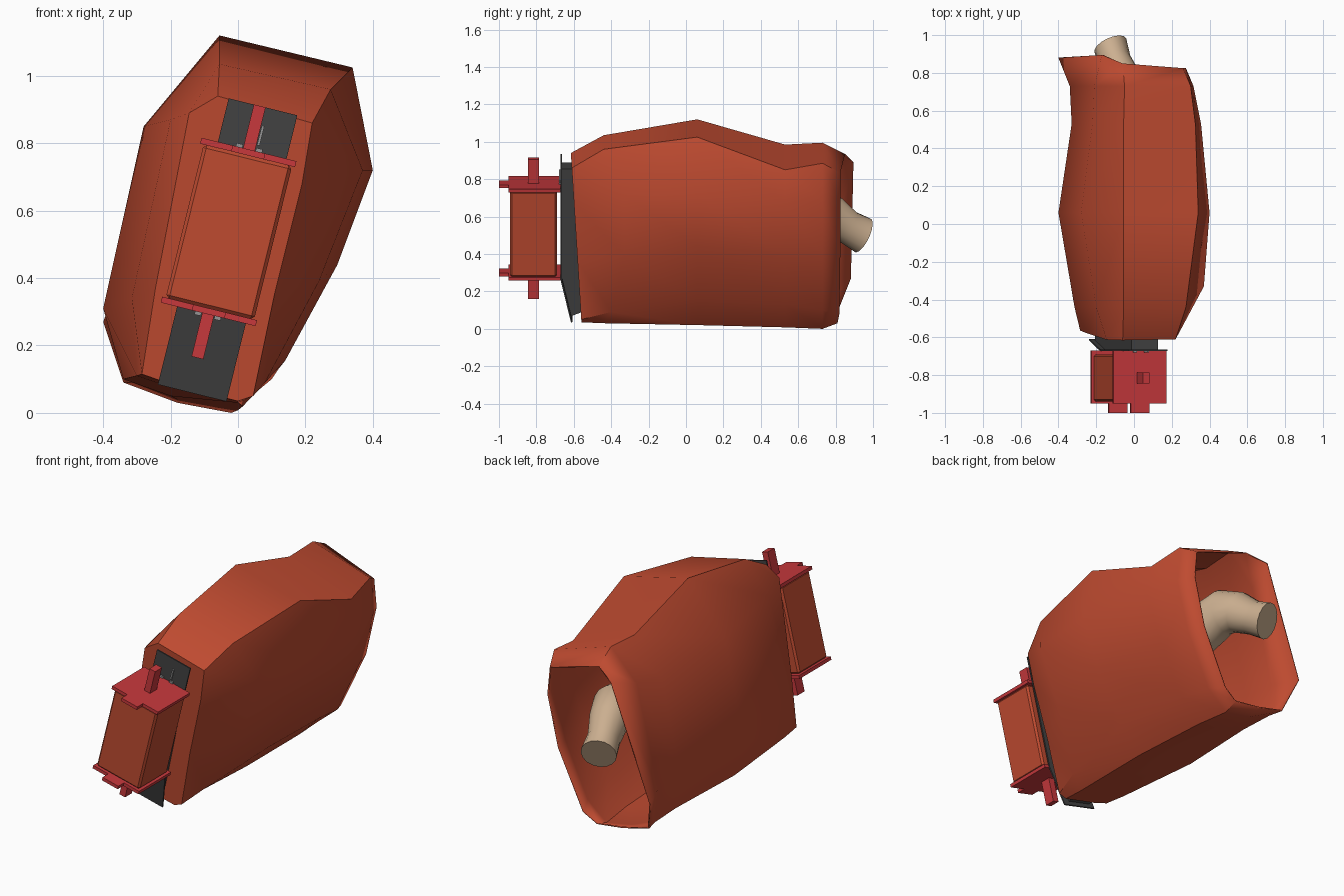
import bpy, bmesh, math
from mathutils import Vector, Matrix

if "Cube" in bpy.data.objects:
    bpy.data.objects.remove(bpy.data.objects["Cube"])

TILT = Matrix.Translation((-0.028, 0, 0.537)) @ Matrix.Rotation(math.radians(13.9), 4, 'Y')

def material(name, rgb):
    m = bpy.data.materials.new(name)
    m.diffuse_color = (*rgb, 1)
    m.use_nodes = True
    m.node_tree.nodes["Principled BSDF"].inputs["Base Color"].default_value = m.diffuse_color
    return m

RUST = material("rust", (0.52, 0.07, 0.03))
RED = material("red", (0.57, 0.04, 0.045))
DARK = material("dark", (0.055, 0.055, 0.055))
GREY = material("grey", (0.3, 0.3, 0.3))
SKIN = material("beige", (0.6, 0.43, 0.28))

def finish(name, bm, mat, smooth=None):
    bmesh.ops.recalc_face_normals(bm, faces=bm.faces)
    me = bpy.data.meshes.new(name)
    bm.to_mesh(me)
    bm.free()
    ob = bpy.data.objects.new(name, me)
    bpy.context.collection.objects.link(ob)
    me.materials.append(mat)
    if smooth:
        bpy.ops.object.select_all(action='DESELECT')
        ob.select_set(True)
        bpy.context.view_layer.objects.active = ob
        bpy.ops.object.shade_smooth_by_angle(angle=math.radians(smooth))
    return ob

def loft(bm, rings, cap_start=True, cap_end=False):
    vs = [[bm.verts.new(p) for p in r] for r in rings]
    n = len(vs[0])
    for r, s in zip(vs, vs[1:]):
        for i in range(n):
            j = (i + 1) % n
            bm.faces.new((r[i], r[j], s[j], s[i]))
    if cap_start:
        bm.faces.new(vs[0])
    if cap_end:
        bm.faces.new(vs[-1])

def box(name, x, y, z, mat, bevel=0):
    """Box from (min, max) ranges in the tilted frame."""
    bm = bmesh.new()
    bmesh.ops.create_cube(bm, size=1)
    for v in bm.verts:
        v.co = Vector([(r[0] + r[1]) / 2 + c * (r[1] - r[0]) for r, c in zip((x, y, z), v.co)])
    if bevel:
        bmesh.ops.bevel(bm, geom=bm.edges[:], offset=bevel, segments=1, affect='EDGES')
    bm.transform(TILT)
    return finish(name, bm, mat)

def extrude_profile(name, profile, x0, x1, mat):
    """(y, z) profile extruded sideways in the tilted frame."""
    bm = bmesh.new()
    loft(bm, [[(x, y, z) for y, z in profile] for x in (x0, x1)], True, True)
    bm.transform(TILT)
    return finish(name, bm, mat)

# Hollow outer shell: rings of (x, z), from the top-left edge clockwise
front = [(-.06, .94), (.22, .86), (.19, .68), (.11, .36), (.045, .05),
         (0, .035), (-.2, .085), (-.285, .115), (-.245, .37), (-.145, .89)]
ring1 = [(-.055, 1.035), (.275, .96), (.37, .72), (.24, .39), (.08, .09),
         (0, .03), (-.2, .075), (-.3, .11), (-.315, .34), (-.2, .87)]
ring1_y = [-.44, -.44, -.33, -.33, -.40, -.44, -.44, -.44, -.44, -.44]
ring2 = [(-.055, 1.12), (.34, 1.025), (.4, .72), (.295, .44), (.14, .155),
         (.015, .02), (-.2, .05), (-.34, .10), (-.4, .31), (-.28, .85)]
ring3 = [(-.055, .985), (.325, .85), (.355, .68), (.26, .4), (.12, .13),
         (0, .008), (-.18, .04), (-.31, .09), (-.33, .3), (-.22, .8)]
ring4 = [(-.05, .995), (.30, .885), (.315, .68), (.24, .4), (.1, .1),
         (-.02, 0), (-.18, .03), (-.32, .09), (-.34, .28), (-.21, .83)]
rim = [(-.06, .935), (.26, .835), (.275, .68), (.21, .4), (.06, .08),
       (-.02, .03), (-.18, .05), (-.34, .09), (-.4, .27), (-.17, .89)]
rim_y = [.85, .825, .825, .825, .82, .81, .81, .81, .88, .895]
rings = [[(x, -.56 - .0625 * (z - .05), z) for x, z in front],
         [(x, y, z) for (x, z), y in zip(ring1, ring1_y)]]
for y, ring in ((.06, ring2), (.53, ring3), (.73, ring4)):
    rings.append([(x, y, z) for x, z in ring])
rings.append([(x, y, z) for (x, z), y in zip(rim, rim_y)])
bm = bmesh.new()
loft(bm, rings)
shell = finish("outer_shell", bm, RUST, 42)
sol = shell.modifiers.new("thickness", 'SOLIDIFY')
sol.thickness = 0.008
sol.offset = -1

# Bent arm stump emerging from the open back
path = [(.02, .15, .46, .12), (.0, .4, .53, .125), (-.02, .58, .6, .13), (-.04, .69, .635, .125),
        (-.07, .78, .605, .11), (-.1, .865, .545, .092), (-.125, .945, .50, .1)]
pts = [Vector(p[:3]) for p in path]
rings = []
for i, p in enumerate(pts):
    d = pts[min(i + 1, len(pts) - 1)] - pts[max(i - 1, 0)]
    if i == len(pts) - 1:
        d = Vector((-.38, .82, -.4))
    d.normalize()
    side = d.cross(Vector((0, 0, 1))).normalized()
    up = side.cross(d)
    rings.append([p + path[i][3] * (side * math.cos(t) * .92 + up * math.sin(t))
                  for t in [k * math.tau / 16 for k in range(16)]])
bm = bmesh.new()
loft(bm, rings, True, True)
finish("arm_stump", bm, SKIN, 40)

# Dark mounting sheet, bent back at the bottom, on a narrower block
extrude_profile("mounting_sheet", [(-.672, .385), (-.672, -.25), (-.615, -.49),
                                   (-.608, -.488), (-.664, -.25), (-.664, .385)], -.095, .115, DARK)
extrude_profile("mounting_block", [(-.666, .346), (-.666, -.25), (-.615, -.465),
                                   (-.55, -.44), (-.6, .346)], -.07, .075, DARK)

# Front box between two end plates
box("box_body", (-.134, .136), (-.94, -.69), (-.235, .235), RUST, .01)
for s, end in ((1, "upper"), (-1, "lower")):
    def span(a, b):
        return tuple(sorted((s * a, s * b)))
    box(end + "_end_plate", (-.145, .145), (-.95, -.67), span(.234, .252), RED)
    box(end + "_tab", (-.05, .05), (-1, -.945), span(.234, .252), RED)
    box(end + "_peg", (-.018, .018), (-.845, -.785), span(.25, .385), RED)
    # Small brackets holding the plates
    for x in (-.03, .03):
        box(end + "_bracket", (x - .01, x + .01), (-.68, -.67), span(.252, .262), GREY)
box("latch", (.02, .028), (-.68, -.67), (.27, .33), GREY)
